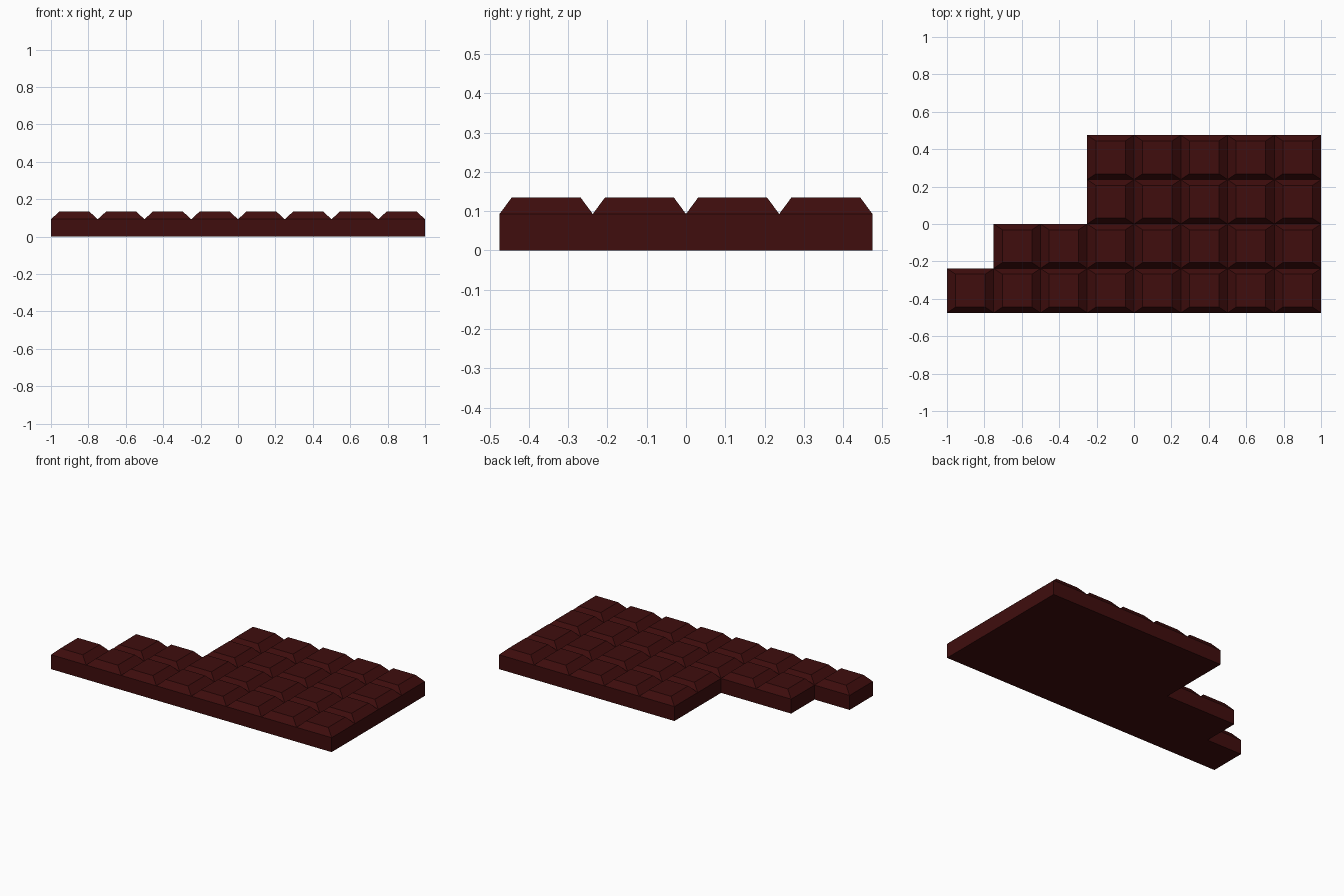
import bpy
import bmesh
from mathutils import Vector

cube = bpy.data.objects.get("Cube")
if cube:
    bpy.data.objects.remove(cube, do_unlink=True)

CELL_X, CELL_Y = 0.25, 0.2375
SLAB_Z, TOP_Z = 0.093, 0.135
BEVEL_X, BEVEL_Y = 0.046, 0.031
FIRST_COLUMN = [0, 1, 3, 3]   # first remaining square in each row, front to back
COLUMNS = 8

# Dark chocolate material
chocolate = bpy.data.materials.new("dark_chocolate")
chocolate.use_nodes = True
color = (0.05, 0.004, 0.004, 1)
chocolate.diffuse_color = color
bsdf = chocolate.node_tree.nodes["Principled BSDF"]
bsdf.inputs["Base Color"].default_value = color
bsdf.inputs["Roughness"].default_value = 0.6

bm = bmesh.new()

# Stepped grid of squares at groove height
for row, first in enumerate(FIRST_COLUMN):
    for col in range(first, COLUMNS):
        x, y = -1 + col * CELL_X, -2 * CELL_Y + row * CELL_Y
        corners = [(x, y), (x + CELL_X, y), (x + CELL_X, y + CELL_Y), (x, y + CELL_Y)]
        bm.faces.new([bm.verts.new((px, py, SLAB_Z)) for px, py in corners])
bmesh.ops.remove_doubles(bm, verts=bm.verts[:], dist=0.001)
squares = bm.faces[:]

# Outer walls and flat underside
rim = [e for e in bm.edges if e.is_boundary]
walls = bmesh.ops.extrude_edge_only(bm, edges=rim)["geom"]
for v in walls:
    if isinstance(v, bmesh.types.BMVert):
        v.co.z = 0
bottom_edges = [e for e in bm.edges if all(v.co.z < 0.001 for v in e.verts)]
bmesh.ops.contextual_create(bm, geom=bottom_edges)

# Raised squares with sloped sides
raised = bmesh.ops.extrude_discrete_faces(bm, faces=squares)["faces"]
for face in raised:
    center = face.calc_center_median()
    for v in face.verts:
        d = v.co - center
        v.co = Vector((center.x + d.x * (1 - 2 * BEVEL_X / CELL_X),
                       center.y + d.y * (1 - 2 * BEVEL_Y / CELL_Y), TOP_Z))

bmesh.ops.recalc_face_normals(bm, faces=bm.faces[:])
mesh = bpy.data.meshes.new("chocolate_bar")
bm.to_mesh(mesh)
bm.free()
mesh.materials.append(chocolate)
bar = bpy.data.objects.new("chocolate_bar", mesh)
bpy.context.collection.objects.link(bar)
